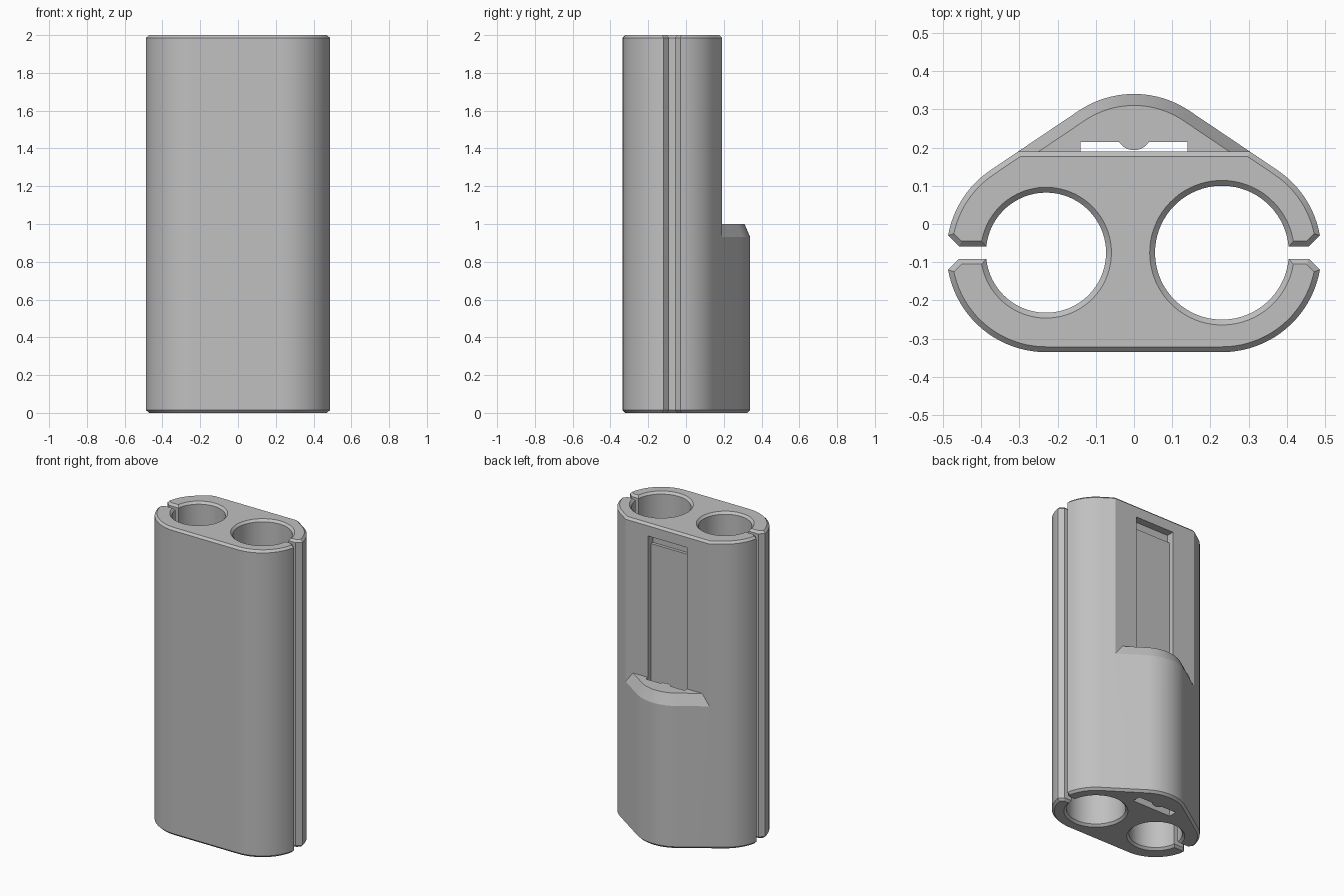
import bpy
import bmesh
from math import sin, cos, radians, degrees, asin, sqrt
from mathutils import Vector

cube = bpy.data.objects.get("Cube")
if cube:
    bpy.data.objects.remove(cube)

HEIGHT, CHAMFER = 2.0, 0.014
R, CX, CY = 0.26, 0.23, -0.075      # outer corner radius and tube centres
TOP_Y = 0.08                        # centre of the rear hump arc
BACK_Y = 0.19                       # flat upper back
TILT = 56.0                         # direction of the sloping rear sides
SLOT, SLOT_WIDE = 0.016, 0.045      # half widths inside and outside

grey = bpy.data.materials.new("plain_grey")
grey.use_nodes = True
grey.diffuse_color = (0.53, 0.53, 0.53, 1)
grey.node_tree.nodes["Principled BSDF"].inputs["Base Color"].default_value = grey.diffuse_color


def arc(cx, cy, r, a, b, n):
    return [(cx + r * cos(radians(a + (b - a) * i / n)),
             cy + r * sin(radians(a + (b - a) * i / n))) for i in range(n + 1)]


def mirrored(pts):
    return [(-x, y) for x, y in reversed(pts)]


def inset(pts, d):
    """Move each side of a counter-clockwise outline inwards by d."""
    out = []
    for i, p in enumerate(pts):
        p = Vector(p)
        e1 = (p - Vector(pts[i - 1])).normalized()
        e2 = (Vector(pts[(i + 1) % len(pts)]) - p).normalized()
        n1, n2 = Vector((-e1.y, e1.x)), Vector((-e2.y, e2.x))
        out.append(tuple(p + (n1 + n2) * d / (1 + n1.dot(n2))))
    return out


def loft(name, pts, levels, place=lambda a, b, h: (a, b, h)):
    """Closed solid from one outline at several (height, inset) levels."""
    bm = bmesh.new()
    rings = [[bm.verts.new(place(x, y, h)) for x, y in inset(pts, d)] for h, d in levels]
    for low, high in zip(rings, rings[1:]):
        for i in range(len(pts)):
            bm.faces.new((low[i - 1], low[i], high[i], high[i - 1]))
    bm.faces.new(rings[0][::-1])
    bm.faces.new(rings[-1])
    bmesh.ops.recalc_face_normals(bm, faces=bm.faces)
    mesh = bpy.data.meshes.new(name)
    bm.to_mesh(mesh)
    bm.free()
    mesh.materials.append(grey)
    obj = bpy.data.objects.new(name, mesh)
    bpy.context.collection.objects.link(obj)
    return obj


def subtract(target, cutter):
    cutter.hide_render = True
    mod = target.modifiers.new("cut", "BOOLEAN")
    mod.operation, mod.solver, mod.object = "DIFFERENCE", "EXACT", cutter
    bpy.context.view_layer.objects.active = target
    bpy.ops.object.modifier_apply(modifier=mod.name)
    bpy.data.objects.remove(cutter)


def side(hole_r):
    """Right-hand outline: outer corner, slot, tube hole, slot, sloping rear."""
    lip = degrees(asin(SLOT_WIDE / R))
    gap = degrees(asin(SLOT / hole_r))
    neck = CX + sqrt(R * R - SLOT_WIDE ** 2) - (SLOT_WIDE - SLOT)
    return (arc(CX, CY, R, -90, -lip, 20) + [(neck, CY - SLOT)]
            + arc(CX, CY, hole_r, -gap, gap - 360, 72) + [(neck, CY + SLOT)]
            + arc(CX, CY, R, lip, TILT, 12))


# Holder body: two open tubes joined by a web, chamfered at both ends
hump_arc = arc(0, TOP_Y, R, TILT, 180 - TILT, 20)[1:-1]
hump_ends = arc(0, TOP_Y, R, TILT, 180 - TILT, 1)
rear = hump_ends[:1] + hump_arc + hump_ends[1:]
body = loft("holder_body", side(0.175) + rear + mirrored(side(0.157)),
            [(0, CHAMFER), (CHAMFER, 0), (HEIGHT - CHAMFER, 0), (HEIGHT, CHAMFER)])

# Flat upper back, leaving the tapered shoulder of the rear hump
back_section = [(BACK_Y, 0.9), (0.6, 0.9), (0.6, 2.1), (BACK_Y - 0.1 - CHAMFER, 2.1),
                (BACK_Y, HEIGHT - CHAMFER)]
back_cutter = loft("back_cutter", back_section, [(-0.7, 0), (0.7, 0)],
                   lambda a, b, h: (h, a, b))
corner = arc(CX, CY, R, -90, TILT, 24)
shoulder = loft("shoulder", corner + rear + mirrored(corner), [(0.86, -0.03), (1.0, 0.03)])
subtract(back_cutter, shoulder)
subtract(body, back_cutter)

# Clip channel running through the hump, with a rounded rib on its outer wall
rib = arc(0, 0.239, 0.046, -32, -148, 14)
channel = [(-0.14, 0.16), (0.14, 0.16), (0.14, 0.215)] + rib + [(-0.14, 0.215)]
subtract(body, loft("channel_cutter", channel, [(-0.1, 0), (1.89, 0)]))

# Deeper latch notch at the top of the channel
notch = [(-0.14, 0.14), (0.14, 0.14), (0.14, 0.3), (-0.14, 0.3)]
subtract(body, loft("notch_cutter", notch, [(1.86, 0), (1.92, 0)]))

bpy.ops.object.select_all(action="DESELECT")
body.select_set(True)
bpy.context.view_layer.objects.active = body
bpy.ops.object.shade_smooth_by_angle(angle=radians(20))
